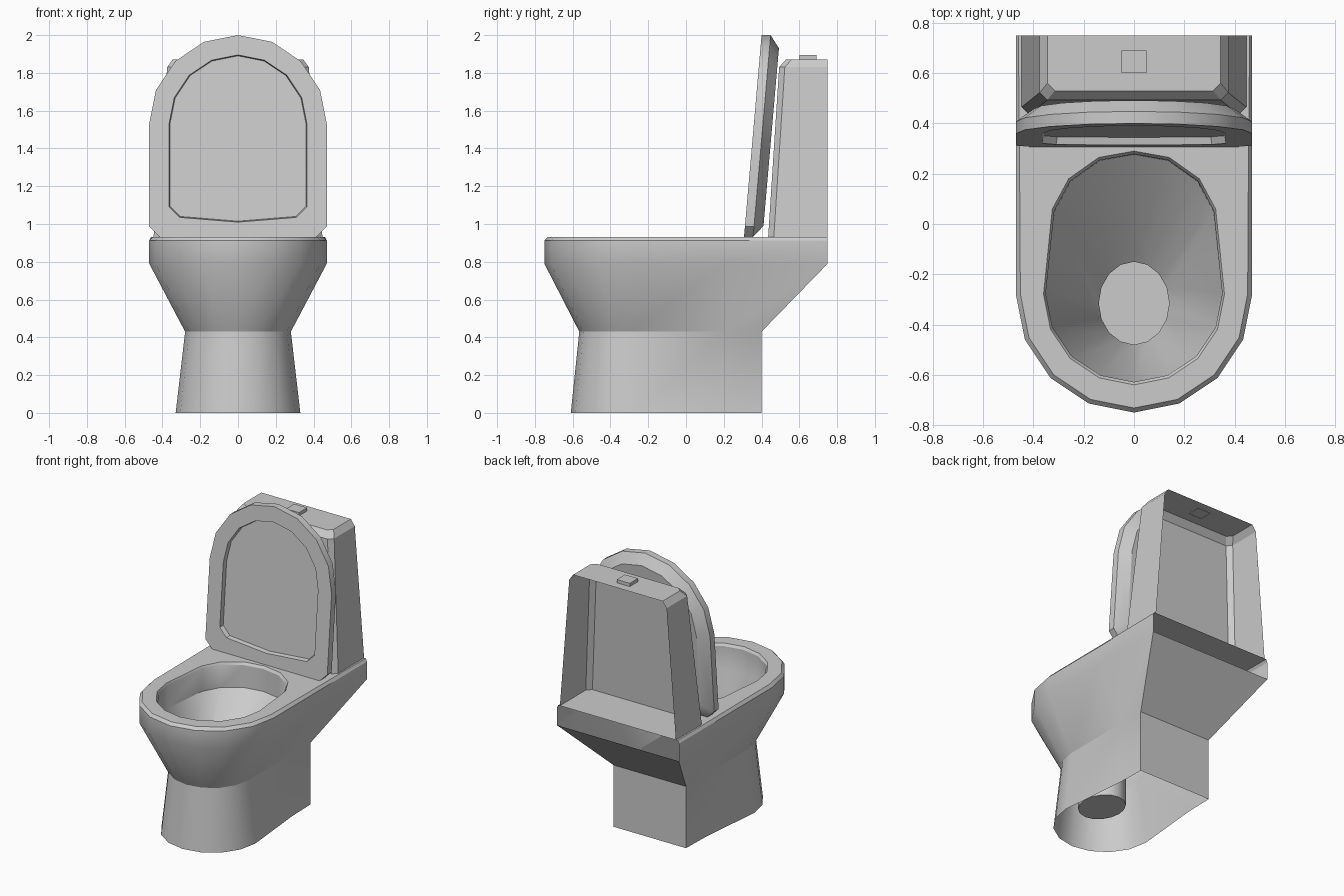
import bpy
import bmesh
from math import sin, cos, pi

if "Cube" in bpy.data.objects:
    bpy.data.objects.remove(bpy.data.objects["Cube"])


def loft(name, rings, cap_start=False, cap_end=False, skip=(), recalc=False):
    """Join equal-length closed rings; skip holds (row, segment) gaps."""
    bm = bmesh.new()
    rows = [[bm.verts.new(p) for p in r] for r in rings]
    n = len(rows[0])
    for k in range(len(rows) - 1):
        a, b = rows[k], rows[k + 1]
        for i in range(n):
            if (k, i) not in skip:
                j = (i + 1) % n
                bm.faces.new((b[i], b[j], a[j], a[i]))
    if cap_start:
        bm.faces.new(rows[0])
    if cap_end:
        bm.faces.new(rows[-1][::-1])
    if recalc:
        bmesh.ops.recalc_face_normals(bm, faces=bm.faces)
    me = bpy.data.meshes.new(name)
    bm.to_mesh(me)
    bm.free()
    ob = bpy.data.objects.new(name, me)
    bpy.context.collection.objects.link(ob)
    bpy.ops.object.select_all(action='DESELECT')
    ob.select_set(True)
    bpy.context.view_layer.objects.active = ob
    bpy.ops.object.shade_smooth_by_angle(angle=pi / 6)
    return ob


def arc(r, c, s=-1):
    """Half circle in 8 steps from +x to -x."""
    return [(r * cos(i * pi / 8), c + s * r * sin(i * pi / 8)) for i in range(9)]


def at(z, pts):
    return [(x, y, z) for x, y in pts]


def outline(r, c, back_w, back_y, mid_w, mid_y):
    half = back_w / 2
    return arc(r, c) + [(-mid_w, mid_y), (-back_w, back_y), (-half, back_y), (0, back_y),
                        (half, back_y), (back_w, back_y), (mid_w, mid_y)]


def hole(s):
    up = [(.325, .06), (.26, .18), (.14, .265)]
    pts = arc(.36, -.28) + [(-x, y) for x, y in up] + [(0, .29)] + up[::-1]
    return [(x * s, -.18 + (y + .18) * s) for x, y in pts]


# Pedestal, bowl, rim and basin as one shell, open underneath and behind the rim
drain = [(.14 * cos(i * pi / 8), -.315 - .165 * sin(i * pi / 8)) for i in range(16)]
full = outline(.47, -.28, .47, .75, .47, .2)
loft("bowl", [
    at(0, outline(.33, -.28, .28, .40, .285, .2)),
    at(.43, outline(.28, -.285, .28, .40, .28, .2)),
    at(.79, full),
    at(.912, full),
    at(.932, outline(.452, -.28, .46, .75, .455, .2)),
    at(.932, hole(1.0)),
    at(.915, hole(.975)),
    at(.76, hole(.97)),
    at(.42, drain),
    at(.155, drain),
], cap_end=True, skip={(2, i) for i in range(10, 14)} | {(3, i) for i in range(10, 14)})


# Tank, open at the back and bottom
def tank_ring(z, w, front, c=.03):
    half = [(w, .75), (w, front + c), (w - c, front)]
    return at(z, half + [(-x, y) for x, y in half[::-1]])


loft("tank", [
    tank_ring(.932, .447, .435),
    tank_ring(1.83, .375, .493),
    tank_ring(1.872, .345, .53),
], cap_end=True, skip={(0, 5), (1, 5)})

# Flush button
sq = [(.05, .69), (.05, .60), (-.05, .60), (-.05, .69)]
loft("flush_button", [at(1.87, sq), at(1.895, sq)], cap_end=True)


# Raised lid with a recessed inner panel, leaning back
def lid_ring(w, r, low, corner, mid):
    pts = arc(r, 1.53, 1) + [(-r, low + corner), (-r + corner, low), (0, mid),
                             (r - corner, low), (r, low + corner)]
    return [(x, .307 + (z - .93) * .087 + w, z) for x, z in pts]


loft("lid", [
    lid_ring(.03, .36, 1.04, .055, 1.015),
    lid_ring(0, .365, 1.035, .055, 1.01),
    lid_ring(0, .47, .932, .055, .932),
    lid_ring(.048, .47, .932, .055, .932),
    lid_ring(.098, .40, .99, .045, .99),
], cap_start=True, cap_end=True, recalc=True)
